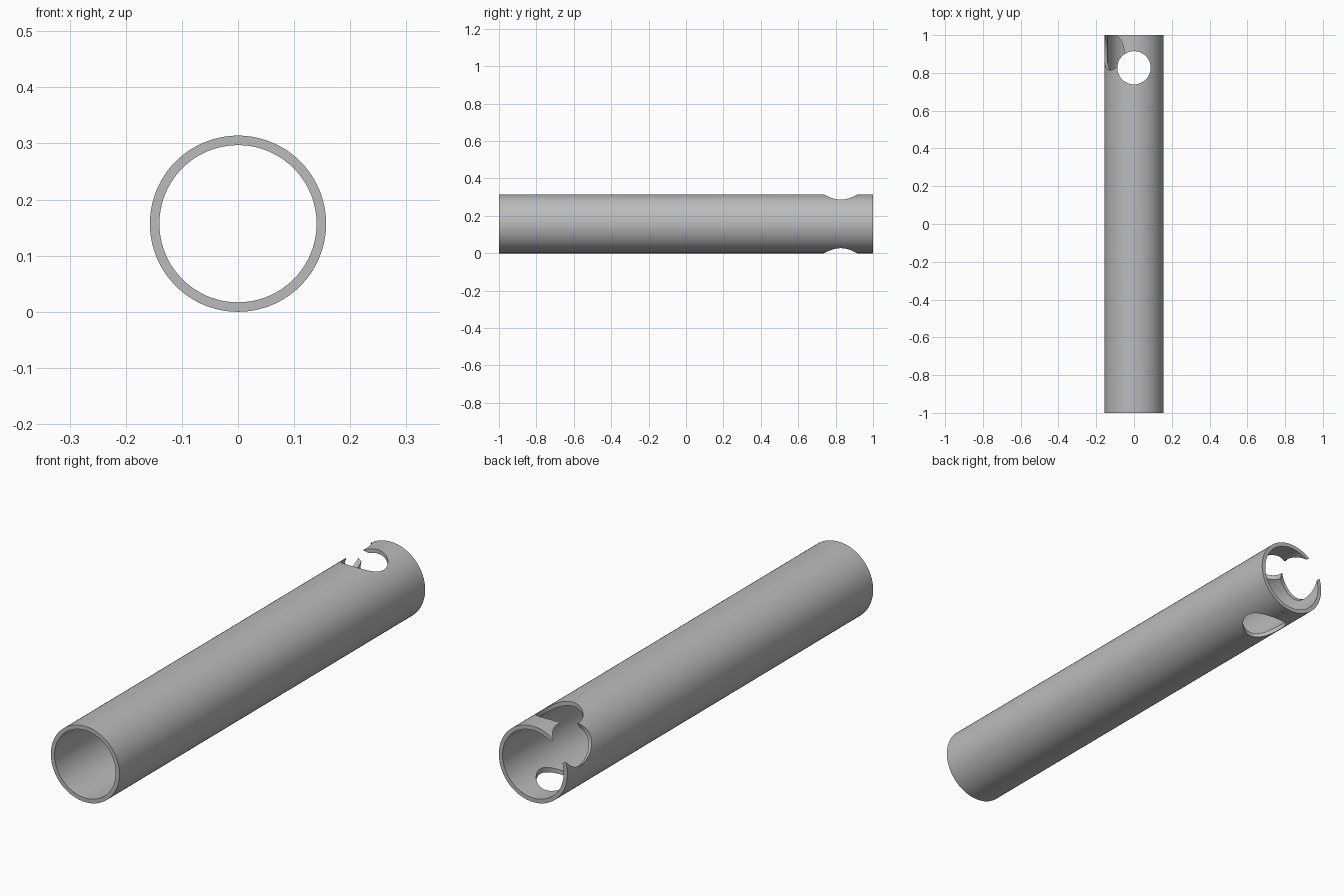
import bpy, math

old = bpy.data.objects.get("Cube")
if old:
    bpy.data.objects.remove(old, do_unlink=True)

R_OUT, R_IN, R_HOLE = 0.157, 0.14, 0.088
ALONG_Y = (math.pi / 2, 0, 0)

steel = bpy.data.materials.new("satin grey metal")
steel.use_nodes = True
grey = (0.5, 0.5, 0.5, 1)
steel.diffuse_color = grey
steel.node_tree.nodes["Principled BSDF"].inputs["Base Color"].default_value = grey


def cylinder(name, radius, depth, location, rotation, sides=96):
    bpy.ops.mesh.primitive_cylinder_add(vertices=sides, radius=radius, depth=depth,
                                        location=location, rotation=rotation)
    obj = bpy.context.object
    obj.name = name
    obj.data.materials.append(steel)
    return obj


# Main tube body
tube = cylinder("tube", R_OUT, 2, (0, 0, R_OUT), ALONG_Y, 128)

# Bore, and the cross hole through the top and bottom walls
bore = cylinder("bore_cutter", R_IN, 2.2, (0, 0, R_OUT), ALONG_Y, 128)
cross_hole = cylinder("cross_hole_cutter", R_HOLE, 0.6, (0, 0.827, R_OUT), (0, 0, 0))

# Slanted hole in one wall, breaking out through the back end
lift = math.radians(36)
reach = 0.15
side_hole = cylinder("side_hole_cutter", R_HOLE, 0.2,
                     (-reach * math.cos(lift), 0.915, R_OUT + reach * math.sin(lift)),
                     (0, lift - math.pi / 2, 0))
side_hole.scale.y = 1.14

# Cut each opening in turn
for cutter in (bore, cross_hole, side_hole):
    cutter.hide_render = True
    cut = tube.modifiers.new(cutter.name, "BOOLEAN")
    cut.operation = "DIFFERENCE"
    cut.solver = "EXACT"
    cut.object = cutter

bpy.ops.object.select_all(action="DESELECT")
tube.select_set(True)
bpy.context.view_layer.objects.active = tube
for cutter in (bore, cross_hole, side_hole):
    bpy.ops.object.modifier_apply(modifier=cutter.name)
    bpy.data.objects.remove(cutter, do_unlink=True)

# Round walls smooth, rims crisp
bpy.ops.object.shade_smooth_by_angle(angle=math.radians(30))
